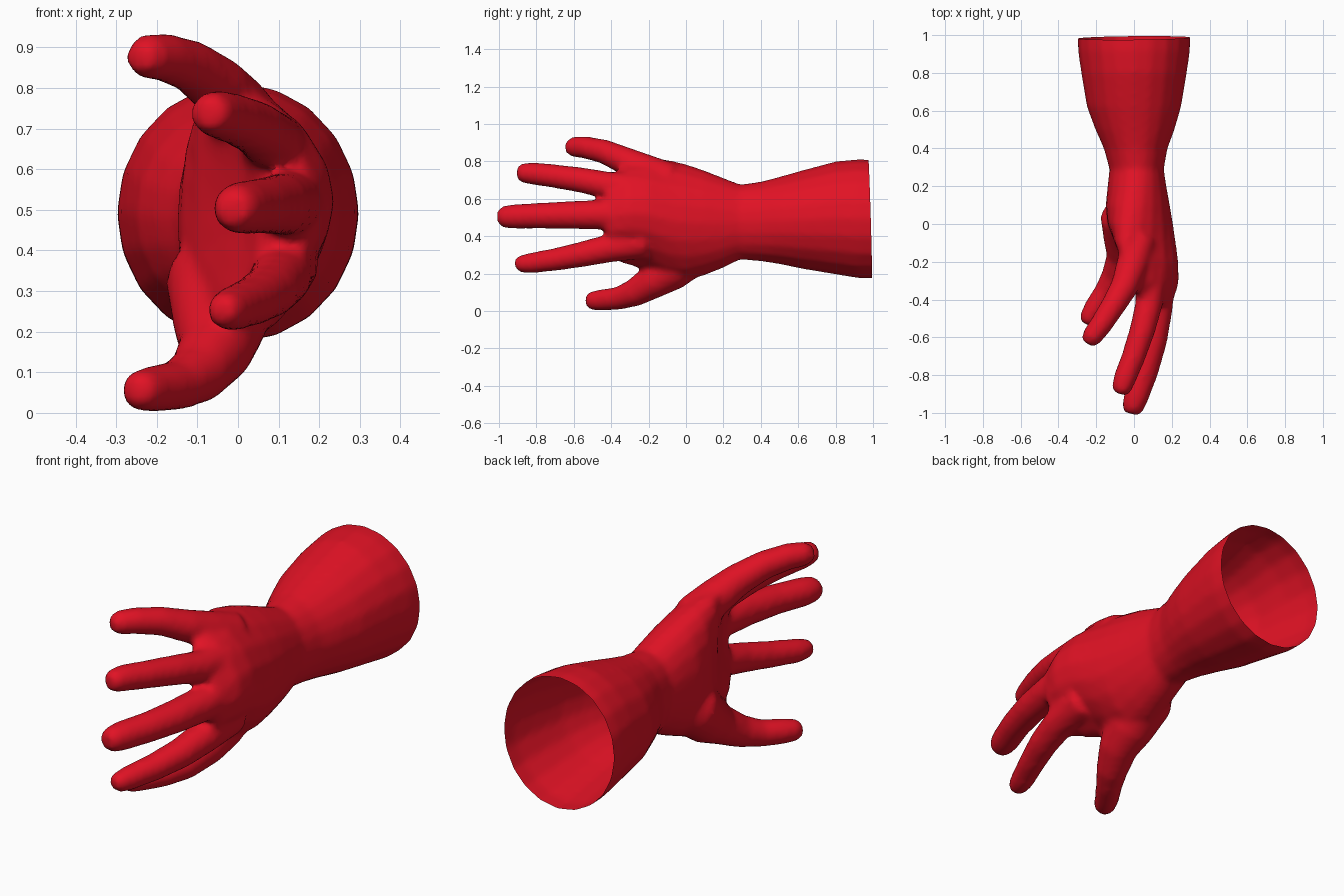
import bpy, bmesh, math
from mathutils import Vector

if "Cube" in bpy.data.objects:
    bpy.data.objects.remove(bpy.data.objects["Cube"])

SIDES = 20
bm = bmesh.new()


def loft(rings):
    """Closed skin through a list of vertex rings."""
    loops = [[bm.verts.new(p) for p in ring] for ring in rings]
    faces = [bm.faces.new(loops[0][::-1]), bm.faces.new(loops[-1])]
    for a, b in zip(loops, loops[1:]):
        for i in range(SIDES):
            j = (i + 1) % SIDES
            faces.append(bm.faces.new((a[i], a[j], b[j], b[i])))
    bmesh.ops.recalc_face_normals(bm, faces=faces)


def section(y, x0, x1, z0, z1, bend):
    """Oval slice whose top and bottom curl towards the palm side."""
    ring = []
    for i in range(SIDES):
        a = 2 * math.pi * i / SIDES
        c, s = math.cos(a), math.sin(a)
        x = (x0 + x1) / 2 + c * (x1 - x0) / 2 - bend * s * s
        ring.append(Vector((x, y, (z0 + z1) / 2 + s * (z1 - z0) / 2)))
    return ring


def finger(points):
    """Tapered tube through (x, y, z, radius) points with a blunt tip."""
    pos = [Vector(p[:3]) for p in points]
    rad = [p[3] for p in points]
    rings = []
    for k, p in enumerate(pos):
        t = (pos[min(k + 1, len(pos) - 1)] - pos[max(k - 1, 0)]).normalized()
        u = t.cross(Vector((0, 0, 1))).normalized()
        v = u.cross(t)
        rings.append([p + rad[k] * (math.cos(a) * u + math.sin(a) * v)
                      for a in (2 * math.pi * i / SIDES for i in range(SIDES))])
    loft(rings)


# forearm, wrist and cupped palm: y, x range, z range, bend
loft([section(*s) for s in (
    (1.10, -.30, .30, .175, .805, 0),
    (.92, -.297, .297, .175, .812, 0),
    (.80, -.28, .28, .195, .80, 0),
    (.62, -.25, .25, .225, .752, 0),
    (.50, -.205, .215, .25, .718, 0),
    (.40, -.16, .178, .265, .692, 0),
    (.29, -.13, .158, .275, .677, 0),
    (.20, -.14, .172, .23, .712, .01),
    (.10, -.15, .19, .19, .752, .03),
    (.00, -.14, .207, .16, .786, .06),
    (-.10, -.10, .222, .17, .81, .10),
    (-.20, -.04, .236, .215, .822, .13),
    (-.31, .02, .238, .245, .80, .13),
    (-.40, .05, .21, .275, .73, .08),
    (-.43, .08, .19, .31, .70, .06))])

# little finger
finger([(.03, -.08, .70, .09), (-.01, -.22, .755, .085), (-.05, -.33, .805, .074),
        (-.115, -.44, .853, .065), (-.18, -.54, .875, .060),
        (-.225, -.60, .877, .055), (-.245, -.635, .875, .035)])
# ring finger
finger([(.09, -.25, .65, .09), (.08, -.42, .672, .073), (.045, -.56, .70, .068),
        (-.005, -.71, .722, .063), (-.05, -.82, .735, .060),
        (-.067, -.875, .738, .052), (-.075, -.90, .738, .035)])
# middle finger
finger([(.13, -.25, .515, .09), (.125, -.45, .515, .080), (.10, -.62, .513, .075),
        (.06, -.78, .509, .069), (.01, -.92, .505, .066),
        (-.007, -.975, .503, .058), (-.013, -1.005, .502, .040)])
# index finger
finger([(.11, -.22, .37, .09), (.105, -.42, .333, .075), (.08, -.56, .302, .068),
        (.035, -.70, .275, .061), (-.015, -.83, .256, .055),
        (-.032, -.885, .252, .046), (-.04, -.91, .25, .032)])
# thumb and its fleshy base
finger([(.0, .15, .38, .10), (-.045, .02, .315, .135), (-.045, -.09, .215, .115),
        (-.055, -.18, .155, .092), (-.10, -.28, .095, .074),
        (-.15, -.36, .068, .062), (-.205, -.44, .059, .058),
        (-.24, -.50, .055, .052), (-.255, -.53, .055, .034)])

mesh = bpy.data.meshes.new("hand")
bm.to_mesh(mesh)
bm.free()
hand = bpy.data.objects.new("hand", mesh)
bpy.context.collection.objects.link(hand)
bpy.context.view_layer.objects.active = hand
hand.select_set(True)

# fuse the palm and fingers into one skin and soften the webs
remesh = hand.modifiers.new("fuse", 'REMESH')
remesh.mode = 'VOXEL'
remesh.voxel_size = 0.016
soften = hand.modifiers.new("soften", 'SMOOTH')
soften.factor = 0.5
soften.iterations = 6
for name in ("fuse", "soften"):
    bpy.ops.object.modifier_apply(modifier=name)

# cut the forearm open at the back
bm = bmesh.new()
bm.from_mesh(hand.data)
bmesh.ops.bisect_plane(bm, geom=bm.verts[:] + bm.edges[:] + bm.faces[:],
                       plane_co=(0, .985, .49), plane_no=(-.01, 1, .03),
                       clear_outer=True)
bm.to_mesh(hand.data)
bm.free()

red = bpy.data.materials.new("red")
red.diffuse_color = (0.75, 0.006, 0.018, 1)
red.use_nodes = True
red.node_tree.nodes["Principled BSDF"].inputs["Base Color"].default_value = red.diffuse_color
hand.data.materials.clear()
hand.data.materials.append(red)
bpy.ops.object.shade_smooth_by_angle(angle=math.radians(60))
